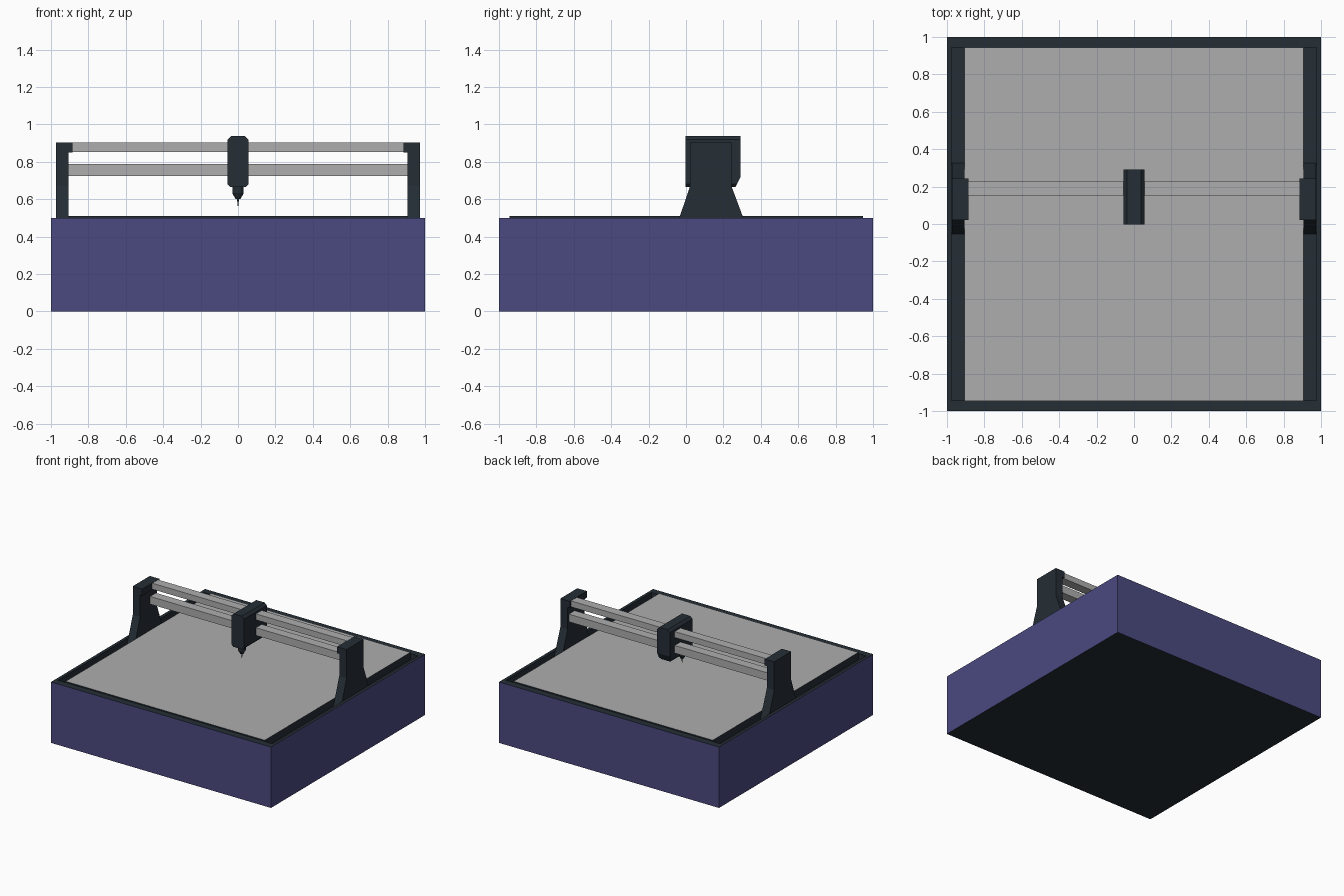
import bpy, bmesh
from mathutils import Vector

if "Cube" in bpy.data.objects:
    bpy.data.objects.remove(bpy.data.objects["Cube"])


def material(name, rgb):
    m = bpy.data.materials.new(name)
    m.diffuse_color = (*rgb, 1)
    m.use_nodes = True
    m.node_tree.nodes["Principled BSDF"].inputs["Base Color"].default_value = m.diffuse_color
    return m


DARK = material("dark slate", (0.018, 0.027, 0.036))
GREY = material("light grey", (0.42, 0.42, 0.42))
PURPLE = material("muted purple", (0.07, 0.067, 0.216))


def finish(name, bm, *mats):
    bmesh.ops.recalc_face_normals(bm, faces=bm.faces)
    me = bpy.data.meshes.new(name)
    bm.to_mesh(me)
    bm.free()
    ob = bpy.data.objects.new(name, me)
    bpy.context.collection.objects.link(ob)
    for m in mats:
        me.materials.append(m)
    return ob


def box(name, lo, hi, *mats):
    bm = bmesh.new()
    bmesh.ops.create_cube(bm, size=1)
    for v in bm.verts:
        v.co = [l + (c + 0.5) * (h - l) for c, l, h in zip(v.co, lo, hi)]
    return finish(name, bm, *mats)


def prism(points, offset):
    """Extrude a closed outline of 3D points along an offset."""
    bm = bmesh.new()
    face = bm.faces.new([bm.verts.new(p) for p in points])
    ext = bmesh.ops.extrude_face_region(bm, geom=[face], use_keep_orig=True)
    moved = [g for g in ext["geom"] if isinstance(g, bmesh.types.BMVert)]
    bmesh.ops.translate(bm, verts=moved, vec=offset)
    return bm


# Base cabinet: slots for the gantry feet are cut along both sides
base = box("base_cabinet", (-1, -1, 0), (1, 1, 0.5), PURPLE, DARK)
for side in (-1, 1):
    xs = sorted((side * 0.905, side * 0.975))
    cutter = box("slot_cutter", (xs[0], -0.945, 0.45), (xs[1], 0.945, 0.6))
    cutter.hide_render = True
    cutter.hide_set(True)
    mod = base.modifiers.new("slot", "BOOLEAN")
    mod.operation = "DIFFERENCE"
    mod.solver = "EXACT"
    mod.object = cutter
depsgraph = bpy.context.evaluated_depsgraph_get()
cut_mesh = bpy.data.meshes.new_from_object(base.evaluated_get(depsgraph))
base.modifiers.clear()
base.data = cut_mesh
for ob in [o for o in bpy.data.objects if o.name.startswith("slot_cutter")]:
    bpy.data.objects.remove(ob)
# Only the outer walls are purple
for p in base.data.polygons:
    outer = max(abs(p.center.x), abs(p.center.y)) > 0.99
    p.material_index = 0 if outer and abs(p.normal.z) < 0.5 else 1

# Work bed with dark edges and a grey top
bed = box("work_bed", (-0.905, -0.945, 0.49), (0.905, 0.945, 0.51), DARK, GREY)
for p in bed.data.polygons:
    p.material_index = 1 if p.normal.z > 0.5 else 0

# Gantry legs with flared feet, and rail brackets at the top
LEG = [(-0.053, 0.45), (0.022, 0.67), (0.022, 0.904),
       (0.243, 0.904), (0.243, 0.67), (0.325, 0.45)]
for side, label in ((-1, "left"), (1, "right")):
    bm = prism([(side * 0.905, y, z) for y, z in LEG], (side * 0.067, 0, 0))
    finish(label + "_gantry_leg", bm, DARK)
    xs = sorted((side * 0.886, side * 0.906))
    box(label + "_rail_bracket", (xs[0], 0.022, 0.85), (xs[1], 0.243, 0.904), DARK)

# Cross rails
box("upper_rail", (-0.9, 0.152, 0.853), (0.9, 0.228, 0.902), GREY)
box("lower_rail", (-0.91, 0.152, 0.725), (0.91, 0.228, 0.788), GREY)

# Tool carriage: chamfered block, sloped under the rear
OUT = [(0.042, 0.665), (0.057, 0.682), (0.057, 0.918), (0.038, 0.937)]
outline = OUT + [(-x, z) for x, z in reversed(OUT)]
bm = prism([(x, -0.003, z) for x, z in outline], (0, 0.295, 0))
cut = bmesh.ops.bisect_plane(
    bm, geom=bm.verts[:] + bm.edges[:] + bm.faces[:],
    plane_co=(0, 0.292, 0.72), plane_no=Vector((0, 0.055, -0.027)), clear_outer=True)
rim = [g for g in cut["geom_cut"] if isinstance(g, bmesh.types.BMEdge)]
bmesh.ops.holes_fill(bm, edges=rim)
finish("tool_carriage", bm, DARK)

# Spindle: collar, tapered nose and thin bit
for name, r_low, r_high, low, high in (("spindle_collar", 0.03, 0.03, 0.632, 0.67),
                                       ("spindle_nose", 0.013, 0.03, 0.6, 0.632),
                                       ("cutting_bit", 0.002, 0.005, 0.565, 0.6)):
    bm = bmesh.new()
    bmesh.ops.create_cone(bm, cap_ends=True, segments=12, radius1=r_low,
                          radius2=r_high, depth=high - low)
    bmesh.ops.translate(bm, verts=bm.verts, vec=(0, 0.05, (low + high) / 2))
    finish(name, bm, DARK)
